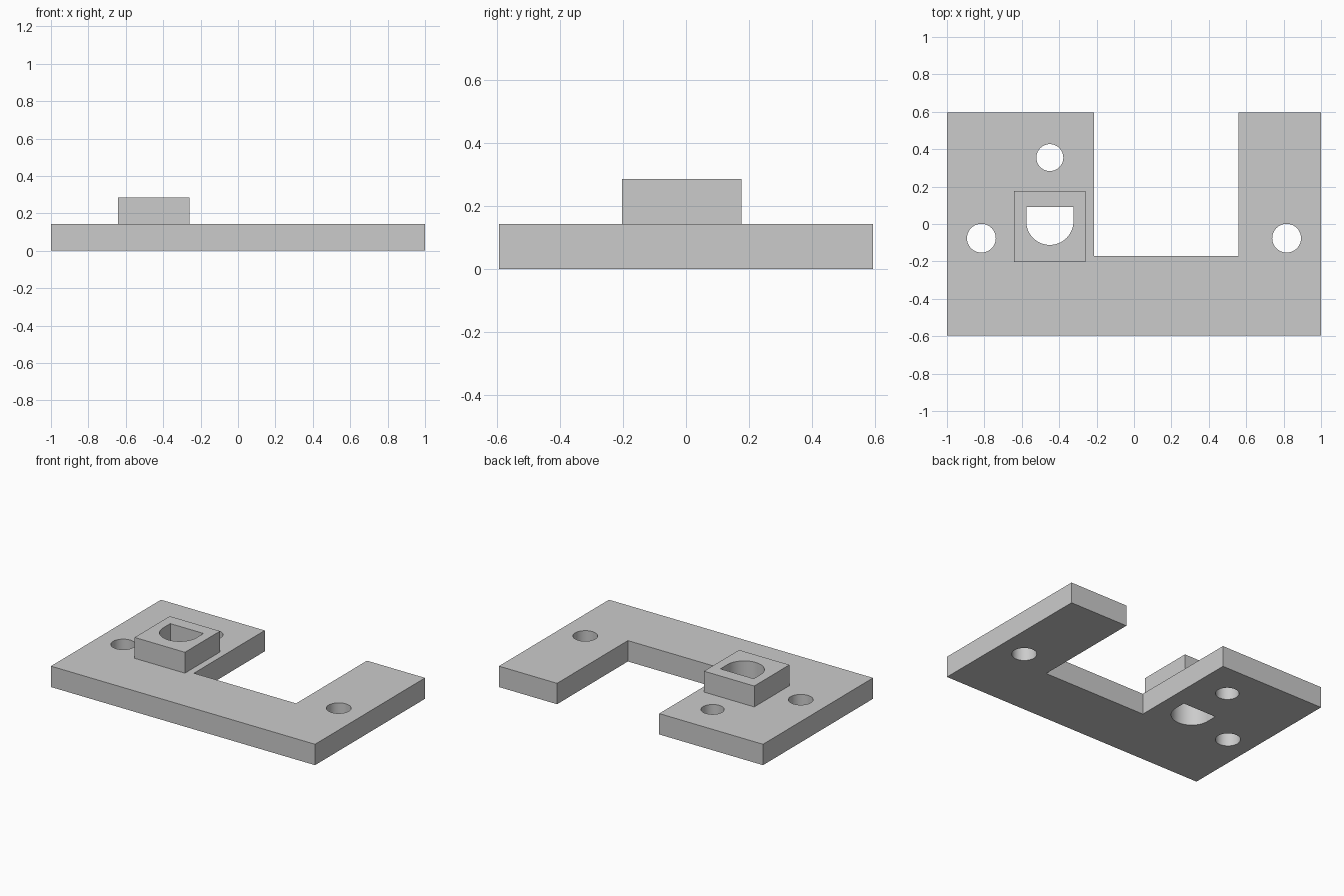
import bpy
import bmesh
from math import cos, sin, pi, radians

if "Cube" in bpy.data.objects:
    bpy.data.objects.remove(bpy.data.objects["Cube"], do_unlink=True)

THICK = 0.143
TOP = 0.286
W, D = 1.0, 0.595

grey = bpy.data.materials.new("light_grey")
grey.use_nodes = True
colour = (0.6, 0.6, 0.6, 1)
grey.diffuse_color = colour
grey.node_tree.nodes["Principled BSDF"].inputs["Base Color"].default_value = colour


def prism(name, outline, z0, z1):
    """Extrude a counter-clockwise outline from z0 to z1."""
    bm = bmesh.new()
    face = bm.faces.new([bm.verts.new((x, y, z0)) for x, y in outline])
    grown = bmesh.ops.extrude_face_region(bm, geom=[face])["geom"]
    for v in grown:
        if isinstance(v, bmesh.types.BMVert):
            v.co.z = z1
    bmesh.ops.recalc_face_normals(bm, faces=bm.faces)
    mesh = bpy.data.meshes.new(name)
    bm.to_mesh(mesh)
    bm.free()
    mesh.materials.append(grey)
    obj = bpy.data.objects.new(name, mesh)
    bpy.context.collection.objects.link(obj)
    return obj


def arc(x, y, r, start, end, n):
    steps = [start + (end - start) * i / n for i in range(n + 1)]
    return [(x + r * cos(a), y + r * sin(a)) for a in steps]


def combine(target, tool, operation):
    """Boolean the tool into the target, then drop the tool."""
    tool.hide_render = True
    mod = target.modifiers.new(operation, "BOOLEAN")
    mod.operation, mod.solver, mod.object = operation, "EXACT", tool
    bpy.context.view_layer.objects.active = target
    bpy.ops.object.modifier_apply(modifier=mod.name)
    bpy.data.objects.remove(tool, do_unlink=True)


# U-shaped base plate
nl, nr, ny = -0.214, 0.56, -0.171
plate = prism("mounting_plate", [(-W, -D), (W, -D), (W, D), (nr, D),
                                 (nr, ny), (nl, ny), (nl, D), (-W, D)], 0, THICK)

# Raised square boss
l, r, f, b = -0.641, -0.26, -0.203, 0.177
combine(plate, prism("boss", [(l, f), (r, f), (r, b), (l, b)], THICK / 2, TOP), "UNION")

# Round screw holes
for x, y, radius in [(-0.816, -0.076, 0.077), (0.816, -0.076, 0.077), (-0.45, 0.355, 0.072)]:
    ring = arc(x, y, radius, 0, 2 * pi, 48)[:-1]
    combine(plate, prism("hole_cutter", ring, -0.1, 0.5), "DIFFERENCE")

# D-shaped shaft hole: half circle with straight sides and a flat back
cx, cy, rad, flat = -0.45, 0.014, 0.126, 0.09
d_shape = arc(cx, cy, rad, pi, 2 * pi, 32) + [(cx + rad, flat), (cx - rad, flat)]
combine(plate, prism("shaft_cutter", d_shape, -0.1, 0.5), "DIFFERENCE")

# Smooth hole walls, crisp edges
bpy.ops.object.select_all(action="DESELECT")
plate.select_set(True)
bpy.context.view_layer.objects.active = plate
bpy.ops.object.shade_smooth_by_angle(angle=radians(30))
